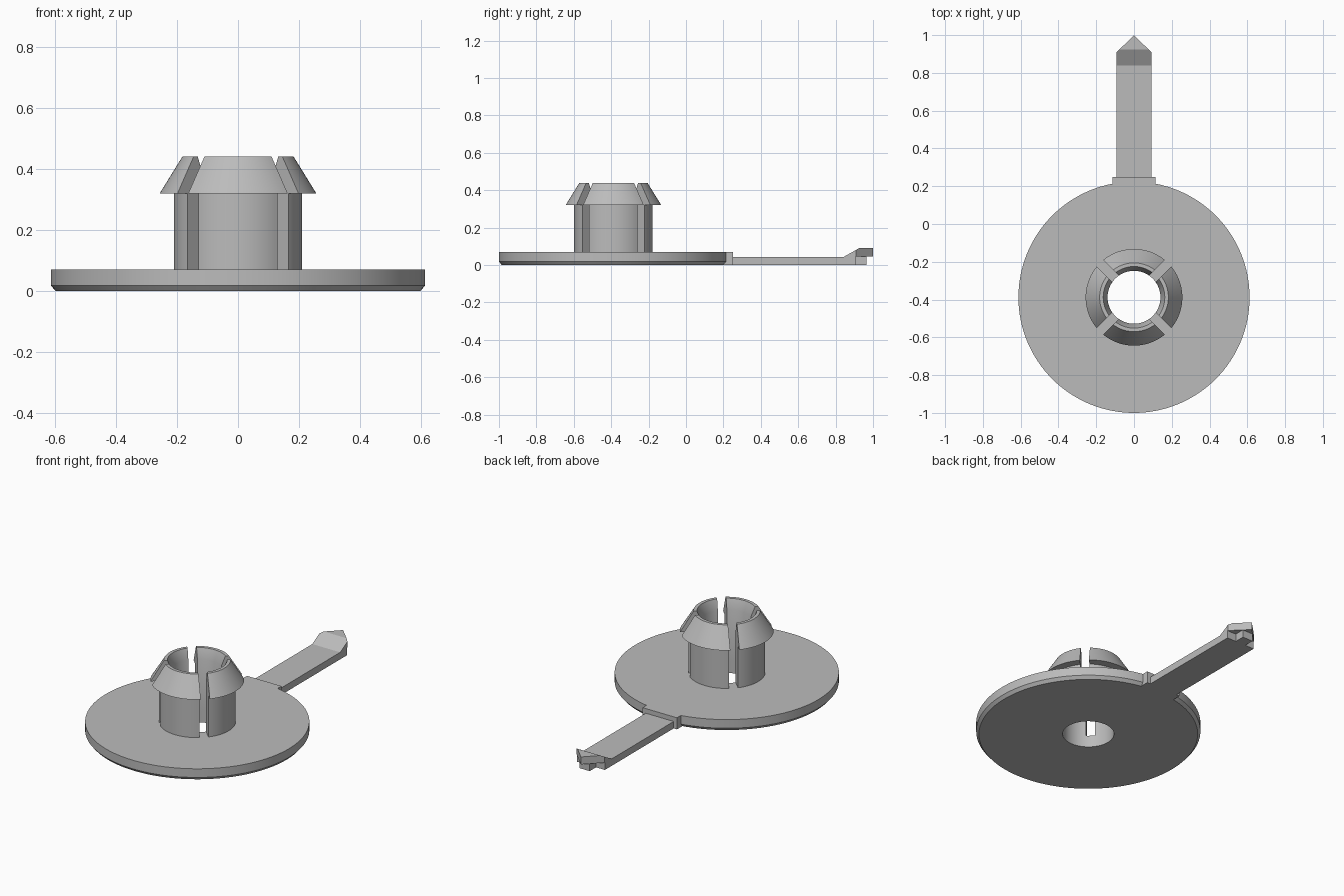
import bpy, bmesh
from math import pi, asin, sin, cos, radians
from mathutils import Vector

cube = bpy.data.objects.get("Cube")
if cube:
    bpy.data.objects.remove(cube, do_unlink=True)

grey = bpy.data.materials.new("plain grey")
grey.use_nodes = True
colour = (0.5, 0.5, 0.5, 1)
grey.diffuse_color = colour
grey.node_tree.nodes["Principled BSDF"].inputs["Base Color"].default_value = colour

CENTRE_Y = -0.388
BORE = 0.14
SLOT_HALF = 0.025


def finish(bm, name, smooth=False):
    """Turn a bmesh into a named grey object."""
    bmesh.ops.recalc_face_normals(bm, faces=bm.faces[:])
    mesh = bpy.data.meshes.new(name)
    bm.to_mesh(mesh)
    bm.free()
    mesh.materials.append(grey)
    obj = bpy.data.objects.new(name, mesh)
    bpy.context.collection.objects.link(obj)
    if smooth:
        bpy.ops.object.select_all(action="DESELECT")
        obj.select_set(True)
        bpy.context.view_layer.objects.active = obj
        bpy.ops.object.shade_smooth_by_angle(angle=radians(25))
    return obj


def sweep(name, profile, middle, half_angle, steps, closed=False):
    """Sweep a closed (radius, z) profile round the disc axis."""
    bm = bmesh.new()
    rows = []
    for i in range(steps if closed else steps + 1):
        t = 2 * i / steps - 1
        row = []
        for r, z in profile:
            a = middle + t * half_angle(r)
            row.append(bm.verts.new((r * cos(a), CENTRE_Y + r * sin(a), z)))
        rows.append(row)
    n = len(profile)
    for i in range(steps):
        a, b = rows[i], rows[(i + 1) % len(rows)]
        for j in range(n):
            k = (j + 1) % n
            bm.faces.new((a[j], a[k], b[k], b[j]))
    if not closed:
        bm.faces.new(rows[0])
        bm.faces.new(rows[-1])
    return finish(bm, name, smooth=True)


def extrude_side(profile, half_width):
    """Extrude a (y, z) side profile across x."""
    bm = bmesh.new()
    face = bm.faces.new([bm.verts.new((-half_width, y, z)) for y, z in profile])
    new = bmesh.ops.extrude_face_region(bm, geom=[face])["geom"]
    verts = [v for v in new if isinstance(v, bmesh.types.BMVert)]
    bmesh.ops.translate(bm, verts=verts, vec=(2 * half_width, 0, 0))
    bmesh.ops.recalc_face_normals(bm, faces=bm.faces[:])
    return bm


# Round plate with a bore and a chamfered lower rim
sweep("base_disc",
      [(BORE, 0), (0.597, 0), (0.612, 0.018), (0.612, 0.07), (BORE, 0.07)],
      0, lambda r: pi, 128, closed=True)

# Four barbed clip fingers separated by parallel-sided slots
finger = [(BORE, 0.069), (0.21, 0.069), (0.21, 0.32), (0.256, 0.32),
          (0.182, 0.44), (0.163, 0.44), (BORE, 0.38)]
for i, side in enumerate(("left", "back", "right", "front")):
    sweep("clip_finger_" + side, finger, i * pi / 2,
          lambda r: pi / 4 - asin(SLOT_HALF / r), 20)

# Block joining the strap to the plate
finish(extrude_side([(0.19, 0), (0.25, 0), (0.25, 0.07), (0.19, 0.07)], 0.115),
       "strap_root")

# Strap rising to an overhanging head, cut to a point
bm = extrude_side([(0.24, 0), (0.905, 0), (0.905, 0.045), (1.05, 0.045),
                   (1.05, 0.09), (0.925, 0.09), (0.84, 0.042), (0.24, 0.042)], 0.093)
for sx in (-1, 1):
    bmesh.ops.bisect_plane(bm, geom=bm.verts[:] + bm.edges[:] + bm.faces[:],
                           plane_co=Vector((0, 1, 0)),
                           plane_no=Vector((sx * 0.092, 0.093, 0)).normalized(),
                           clear_outer=True)
    bmesh.ops.holes_fill(bm, edges=[e for e in bm.edges if e.is_boundary], sides=0)
finish(bm, "strap")

# Narrow tab under the pointed head
finish(extrude_side([(0.9, 0), (0.965, 0), (0.965, 0.046), (0.9, 0.046)], 0.034),
       "strap_tab")
